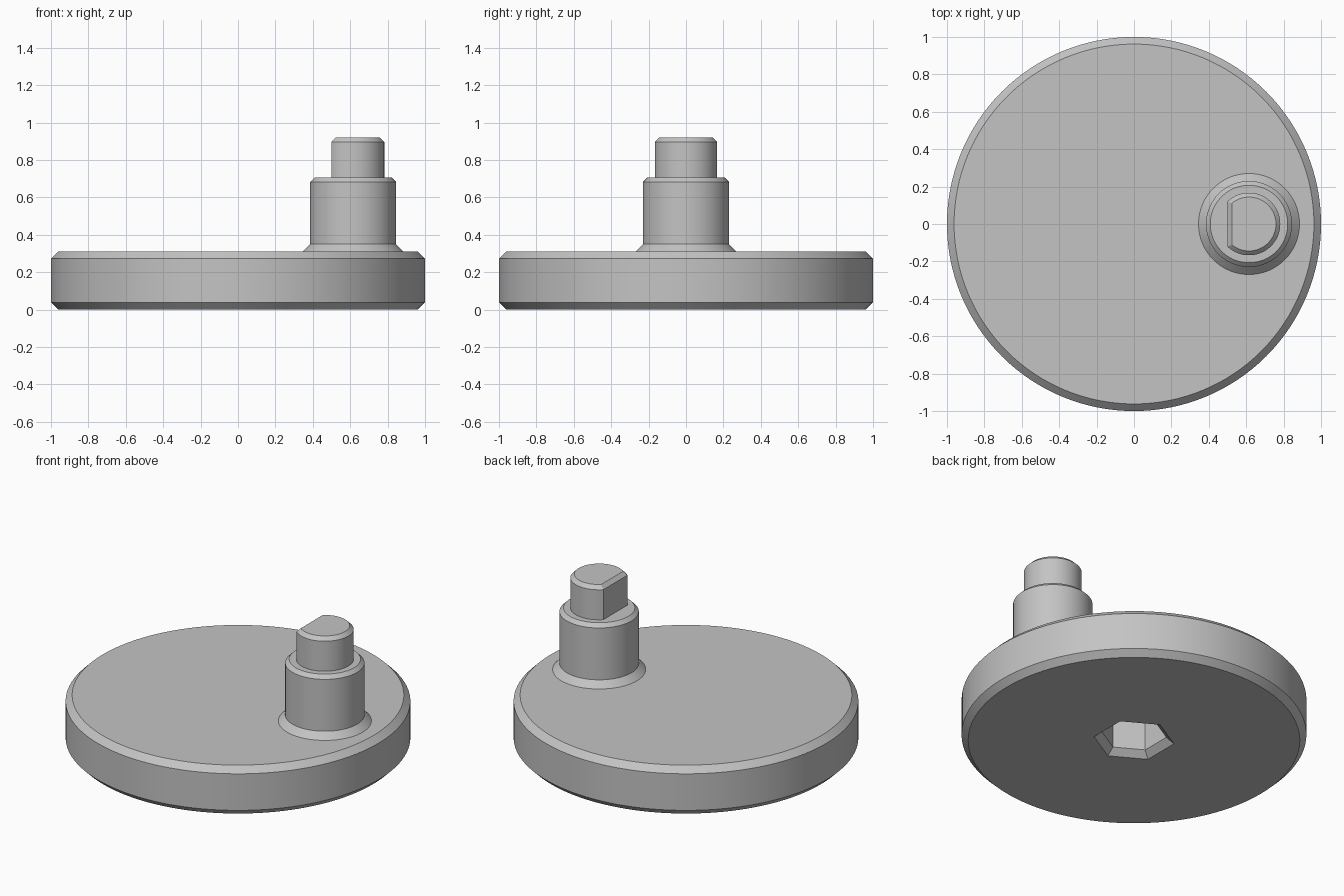
import bpy, bmesh
from math import sin, cos, pi, acos

if "Cube" in bpy.data.objects:
    bpy.data.objects.remove(bpy.data.objects["Cube"], do_unlink=True)

steel = bpy.data.materials.new("plain_grey")
grey = (0.55, 0.55, 0.55, 1)
steel.diffuse_color = grey
steel.use_nodes = True
steel.node_tree.nodes["Principled BSDF"].inputs["Base Color"].default_value = grey

SEGMENTS = 128
PIN_X = 0.615


def ring(r, count=SEGMENTS, start=0.0):
    return [(r * cos(start + 2 * pi * i / count), r * sin(start + 2 * pi * i / count))
            for i in range(count)]


def d_ring(r, flat):
    """Circle cut off by a flat at distance `flat` on the -x side."""
    a = acos(-flat / r)
    return [(r * cos(a * t), r * sin(a * t))
            for t in (2 * i / SEGMENTS - 1 for i in range(SEGMENTS + 1))]


def loft(bm, sections):
    """Join (outline, height) sections with quads; return the vertex loops."""
    loops = [[bm.verts.new((x, y, z)) for x, y in pts] for pts, z in sections]
    for low, high in zip(loops, loops[1:]):
        for i in range(len(low)):
            j = (i + 1) % len(low)
            bm.faces.new((low[i], low[j], high[j], high[i]))
    return loops


def finish(name, bm, x=0.0):
    bmesh.ops.recalc_face_normals(bm, faces=bm.faces[:])
    mesh = bpy.data.meshes.new(name)
    bm.to_mesh(mesh)
    bm.free()
    mesh.materials.append(steel)
    obj = bpy.data.objects.new(name, mesh)
    bpy.context.collection.objects.link(obj)
    obj.location.x = x
    bpy.ops.object.select_all(action="DESELECT")
    obj.select_set(True)
    bpy.context.view_layer.objects.active = obj
    bpy.ops.object.shade_smooth_by_angle(angle=pi / 9)


def solid(name, sections, x):
    bm = bmesh.new()
    loops = loft(bm, sections)
    bm.faces.new(loops[0])
    bm.faces.new(loops[-1])
    finish(name, bm, x)


# Chamfered disc with a blind hexagonal socket underneath
bm = bmesh.new()
rim = loft(bm, [(ring(r), z) for r, z in
                [(0.962, 0), (1, 0.038), (1, 0.272), (0.962, 0.31)]])
bm.faces.new(rim[-1])
socket = loft(bm, [(ring(r, 6, pi / 6), z) for r, z in
                   [(0.235, 0), (0.19, 0.039), (0.19, 0.25)]])
bm.faces.new(socket[-1])
border = [bm.edges.get((loop[i - 1], loop[i]))
          for loop in (rim[0], socket[0]) for i in range(len(loop))]
bmesh.ops.triangle_fill(bm, edges=border, use_beauty=True, normal=(0, 0, -1))
finish("disc", bm)

# Off-centre crank pin with a flared foot and chamfered shoulder
solid("crank_pin", [(ring(r), z) for r, z in
                    [(0.27, 0.29), (0.27, 0.31), (0.23, 0.35),
                     (0.23, 0.682), (0.207, 0.705)]], PIN_X)

# D-shaped pin tip with a flat facing the disc centre
solid("pin_tip", [(d_ring(0.167, 0.115), 0.69), (d_ring(0.167, 0.115), 0.897),
                  (d_ring(0.144, 0.092), 0.92)], PIN_X)
